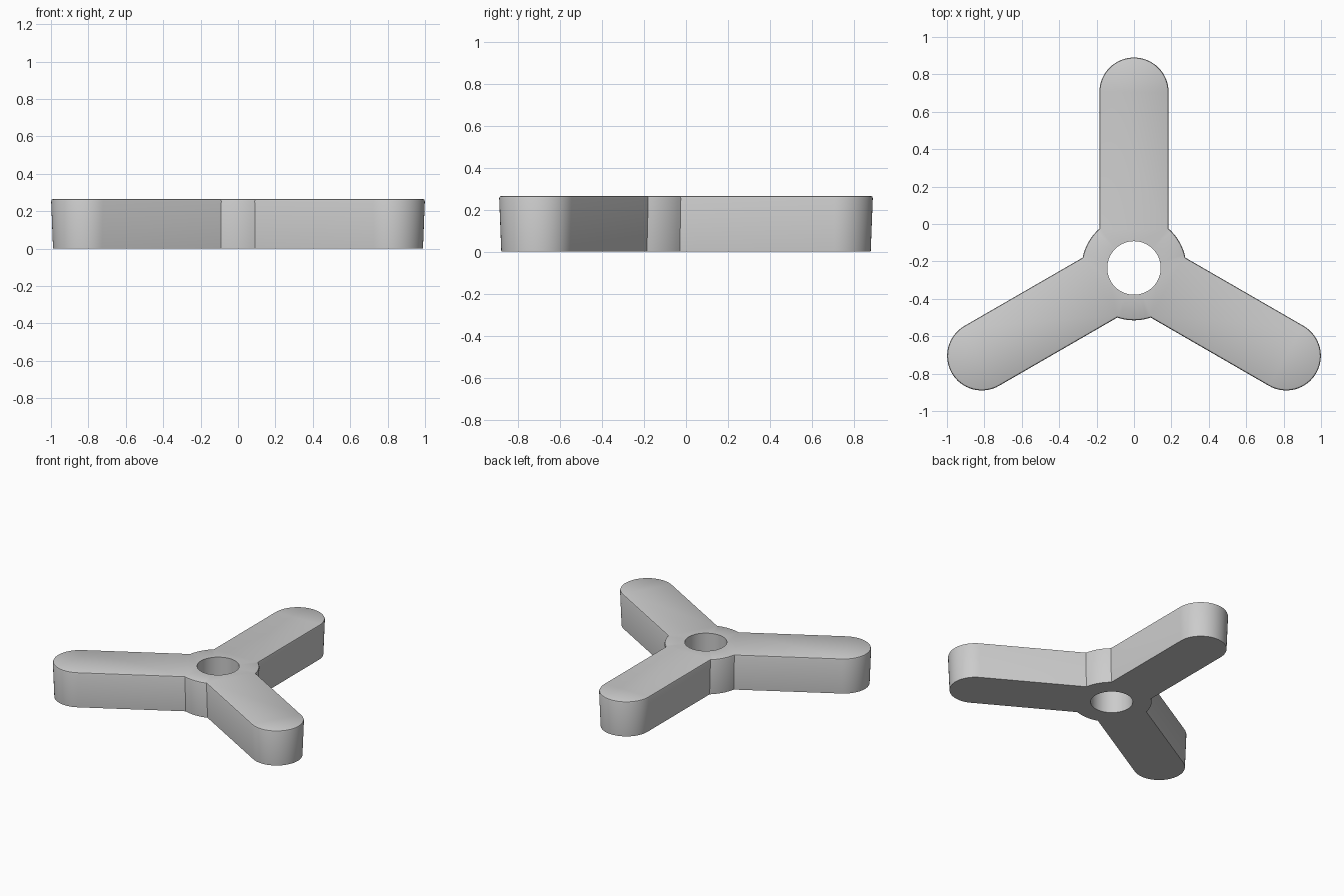
import bpy, bmesh
from math import sin, cos, asin, pi, sqrt

if "Cube" in bpy.data.objects:
    bpy.data.objects.remove(bpy.data.objects["Cube"])

HUB_Y = -0.235                     # hub centre
ARM, HALF_W = 0.94, 0.185          # hub to tip centre, arm half width
HUB_R, HOLE_R, H = 0.28, 0.143, 0.266


def outline(inset):
    """Three round-ended arms joined by arcs of the hub."""
    w, r = HALF_W - inset, HUB_R - inset
    corner = asin(w / r)
    pts = []
    for k in range(3):
        a = pi / 2 + k * 2 * pi / 3
        ux, uy = cos(a), sin(a)
        # rounded tip
        for i in range(33):
            t = -pi / 2 + pi * i / 32
            u, v = ARM + w * cos(t), w * sin(t)
            pts.append((u * ux - v * uy, u * uy + v * ux))
        # hub arc up to the next arm
        for i in range(9):
            t = a + corner + (2 * pi / 3 - 2 * corner) * i / 8
            pts.append((r * cos(t), r * sin(t)))
    return pts


def circle(r, n=64):
    return [(r * cos(2 * pi * i / n), r * sin(2 * pi * i / n)) for i in range(n)]


def skin(bm, rings):
    """Join stacked rings into a wall; return the bottom and top rim edges."""
    loops = [[bm.verts.new((x, y + HUB_Y, z)) for x, y in pts] for pts, z in rings]
    n = len(loops[0])
    for lo, hi in zip(loops, loops[1:]):
        for i in range(n):
            j = (i + 1) % n
            bm.faces.new((lo[i], lo[j], hi[j], hi[i]))
    return [[bm.edges.get((l[i], l[(i + 1) % n])) for i in range(n)]
            for l in (loops[0], loops[-1])]


bm = bmesh.new()
# drafted outer wall with a softened top edge
outer = skin(bm, [(outline(0.010), 0), (outline(0), H - 0.012),
                  (outline(0.003), H - 0.004), (outline(0.010), H)])
# through hole
inner = skin(bm, [(circle(HOLE_R), 0), (circle(HOLE_R), H)])
# flat top and underside
for o, i in zip(outer, inner):
    bmesh.ops.triangle_fill(bm, use_beauty=True, use_dissolve=False, edges=o + i)
bmesh.ops.recalc_face_normals(bm, faces=bm.faces)

mesh = bpy.data.meshes.new("three_arm_knob")
bm.to_mesh(mesh)
bm.free()
knob = bpy.data.objects.new("three_arm_knob", mesh)
bpy.context.collection.objects.link(knob)
bpy.context.view_layer.objects.active = knob
knob.select_set(True)
bpy.ops.object.shade_smooth_by_angle(angle=0.6)
